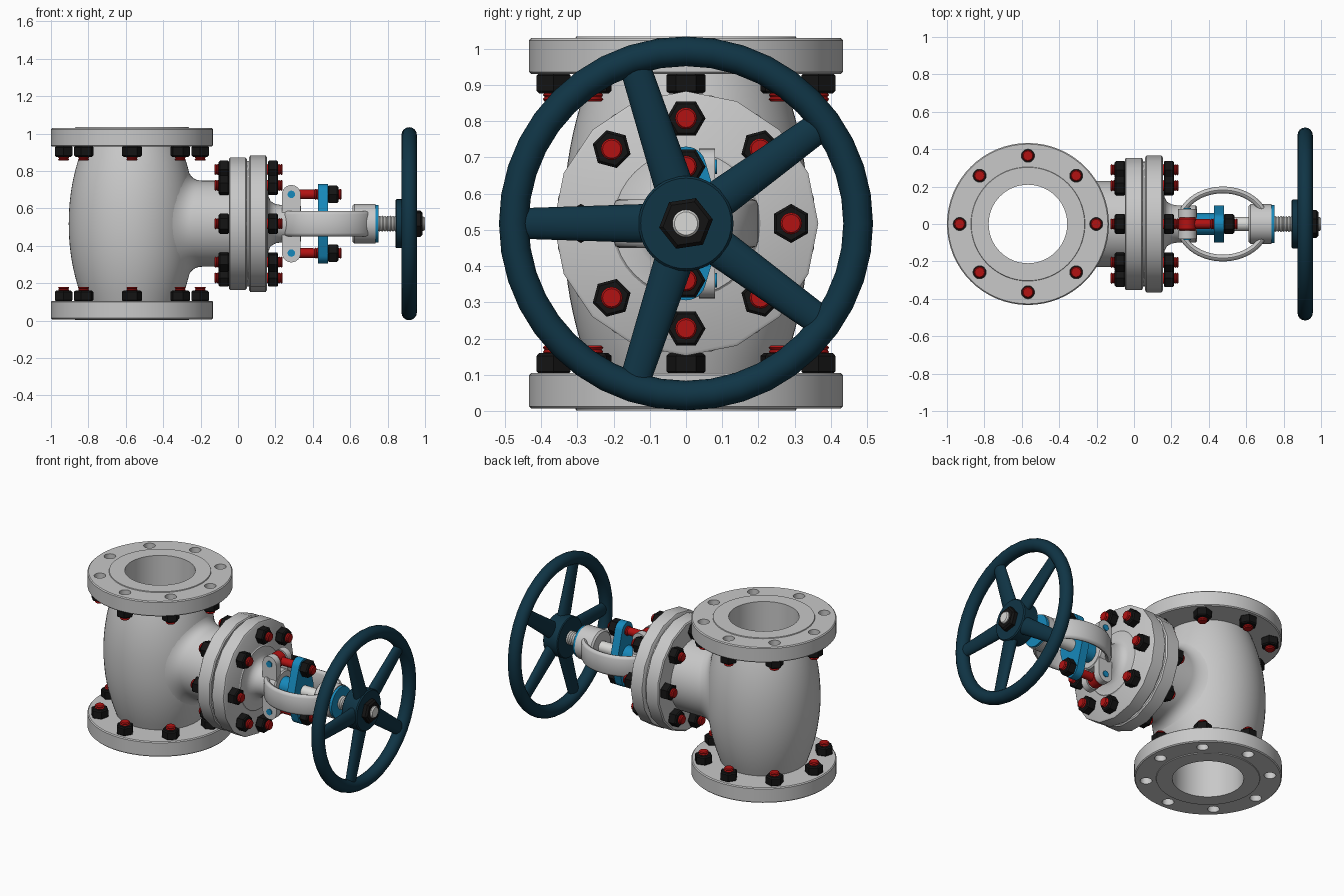
import bpy, bmesh, math
from math import pi, sin, cos, sqrt, radians
from mathutils import Matrix, Vector

if "Cube" in bpy.data.objects:
    bpy.data.objects.remove(bpy.data.objects["Cube"])

ZC, XB = 0.518, -0.567          # height of the stem axis, x of the pipe axis


def material(name, rgb):
    m = bpy.data.materials.new(name)
    m.diffuse_color = (*rgb, 1)
    m.use_nodes = True
    m.node_tree.nodes["Principled BSDF"].inputs["Base Color"].default_value = m.diffuse_color
    return m


GREY = material("cast_grey", (0.58, 0.58, 0.58))
SILVER = material("stem_silver", (0.70, 0.70, 0.68))
RED = material("stud_red", (0.45, 0.006, 0.006))
BLACK = material("nut_black", (0.007, 0.007, 0.007))
BLUE = material("gland_blue", (0.008, 0.25, 0.50))
TEAL = material("wheel_teal", (0.005, 0.035, 0.06))

T = Matrix.Translation
PIPE = T((XB, 0, 0))                                  # local z = world z
STEM = T((0, 0, ZC)) @ Matrix.Rotation(pi / 2, 4, 'Y')  # local z = world x


def finish(name, bm, mat, matrix=Matrix(), smooth=35):
    bm.transform(matrix)
    bmesh.ops.recalc_face_normals(bm, faces=bm.faces)
    me = bpy.data.meshes.new(name)
    bm.to_mesh(me)
    bm.free()
    me.materials.append(mat)
    if smooth:
        me.polygons.foreach_set("use_smooth", [True] * len(me.polygons))
        me.set_sharp_from_angle(angle=radians(smooth))
    ob = bpy.data.objects.new(name, me)
    bpy.context.collection.objects.link(ob)
    return ob


def skin(rings, loop=False, caps=True):
    """Join equal rings of points into a surface."""
    bm = bmesh.new()
    vs = [[bm.verts.new(p) for p in ring] for ring in rings]
    n = len(vs[0])
    for k in range(len(vs) if loop else len(vs) - 1):
        a, b = vs[k], vs[(k + 1) % len(vs)]
        for i in range(n):
            j = (i + 1) % n
            bm.faces.new((a[i], a[j], b[j], b[i]))
    if caps and not loop:
        bm.faces.new(vs[0])
        bm.faces.new(vs[-1])
    return bm


def lathe(name, prof, mat, matrix, n=48, loop=False, phase=0, smooth=35):
    """Revolve (radius, height) points about local z."""
    rings = [[(r * cos(phase + 2 * pi * i / n), r * sin(phase + 2 * pi * i / n), h)
              for i in range(n)] for r, h in prof]
    return finish(name, skin(rings, loop), mat, matrix, smooth)


def plate(name, outline, axis, lo, hi, mat):
    """Extrude a 2D outline along x or y."""
    place = (lambda u, v, d: (d, u, v)) if axis == 'x' else (lambda u, v, d: (u, d, v))
    return finish(name, skin([[place(u, v, d) for u, v in outline] for d in (lo, hi)]), mat)


def thread(r, lo, hi, pitch=0.012, depth=0.005):
    count = max(1, round((hi - lo) / pitch))
    step = (hi - lo) / count
    pts = [(r - depth, lo)]
    for k in range(count):
        pts += [(r, lo + step * (k + 0.5)), (r - depth, lo + step * (k + 1))]
    return pts


def instance(source, name, matrix):
    ob = source.copy()
    ob.name = name
    ob.matrix_world = matrix
    bpy.context.collection.objects.link(ob)


def bolt_ring(base, radius):
    return [base @ Matrix.Rotation(k * pi / 4, 4, 'Z') @ T((radius, 0, 0)) for k in range(8)]


# body barrel with straight bore
def barrel_r(z):
    return 0.338 - 0.075 * (abs(z - ZC) / 0.41) ** 2.1


lo, hi = 0.106, 0.93
zs = [lo + (hi - lo) * k / 20 for k in range(21)]
lathe("valve_body", [(barrel_r(z), z) for z in zs] + [(0.21, hi), (0.21, lo)],
      GREY, PIPE, 64, loop=True)

# pipe flanges with drilled bolt holes
cutter_bm = bmesh.new()
for m in bolt_ring(PIPE, 0.365):
    bmesh.ops.create_cone(cutter_bm, cap_ends=True, segments=20, radius1=0.035,
                          radius2=0.035, depth=3, matrix=m)
cutter = finish("hole_cutter", cutter_bm, GREY)
cutter.hide_render = True
flange = [(0.21, 0.93), (0.427, 0.93), (0.433, 0.936), (0.433, 1.023), (0.427, 1.029),
          (0.305, 1.029), (0.303, 1.034), (0.21, 1.034)]
for name, flip in (("top_flange", False), ("bottom_flange", True)):
    prof = [(r, 2 * ZC - h if flip else h) for r, h in flange]
    ob = lathe(name, prof, GREY, PIPE, 64, loop=True)
    mod = ob.modifiers.new("holes", 'BOOLEAN')
    mod.operation, mod.solver, mod.object = 'DIFFERENCE', 'EXACT', cutter
    bpy.context.view_layer.objects.active = ob
    bpy.ops.object.modifier_apply(modifier=mod.name)
    ob.data.set_sharp_from_angle(angle=radians(35))
bpy.data.objects.remove(cutter)


# side neck, filleted onto the curved barrel
def on_barrel(r, t):
    return XB + sqrt(barrel_r(ZC + r * sin(t)) ** 2 - (r * cos(t)) ** 2)


NR, F, N = 0.23, 0.06, 64
rings = []
for k in range(9):
    s, ring = k / 8, []
    for i in range(N):
        t = 2 * pi * i / N
        a = Vector((on_barrel(NR + F, t) - 0.002, NR + F))
        b = Vector((on_barrel(NR, t), NR))
        c = Vector((on_barrel(NR, t) + F, NR))
        p = a * (1 - s) ** 2 + b * 2 * s * (1 - s) + c * s * s
        ring.append((p.x, p.y * cos(t), ZC + p.y * sin(t)))
    rings.append(ring)
rings.append([(-0.04, NR * cos(2 * pi * i / N), ZC + NR * sin(2 * pi * i / N)) for i in range(N)])
finish("side_neck", skin(rings, caps=False), GREY, smooth=50)

# bonnet flanges, gasket and stuffing box
lathe("neck_flange", [(0.352, -0.049), (0.36, -0.043), (0.36, 0.041), (0.352, 0.047)],
      GREY, STEM, 16, phase=pi / 16)
lathe("gasket", [(0.335, 0.045), (0.335, 0.062)], GREY, STEM, 32)
lathe("bonnet_flange", [(0.356, 0.06), (0.365, 0.066), (0.365, 0.148), (0.356, 0.154)],
      GREY, STEM, 16)
lathe("stuffing_box", [(0.21, 0.15), (0.2, 0.159), (0.145, 0.163), (0.12, 0.175), (0.105, 0.20),
                       (0.1, 0.23), (0.1, 0.33), (0.092, 0.338)], GREY, STEM, 40)

# nut template; studs built to length
lathe("hex_nut", [(0.05, 0), (0.054, 0.004), (0.054, 0.047), (0.046, 0.054)], BLACK,
      Matrix(), 6, phase=pi / 6, smooth=0)
nut = bpy.data.objects["hex_nut"]
pipe_stud = lathe("pipe_stud", thread(0.03, -0.006, 0.075), RED, Matrix(), 16)
bonnet_stud = lathe("bonnet_stud", thread(0.03, -0.125, 0.238), RED, Matrix(), 16)
FLIP = Matrix.Rotation(pi, 4, 'X')
for m in bolt_ring(PIPE, 0.365):
    for side, mm in (("top", m @ T((0, 0, 0.93)) @ FLIP), ("bottom", m @ T((0, 0, 0.106)))):
        instance(nut, side + "_flange_nut", mm)
        instance(pipe_stud, side + "_flange_stud", mm)
for m in bolt_ring(STEM, 0.29):
    instance(bonnet_stud, "bonnet_stud", m)
    instance(nut, "bonnet_nut_outer", m @ T((0, 0, 0.155)) @ T((0, 0, 0.006)))
    instance(nut, "bonnet_nut_inner", m @ T((0, 0, -0.049)) @ FLIP)

# yoke: oval loop with a rounded flat section
section = [(-0.018, -0.05), (-0.012, -0.063), (0, -0.068), (0.012, -0.063), (0.018, -0.05),
           (0.018, 0.05), (0.012, 0.063), (0, 0.068), (-0.012, 0.063), (-0.018, 0.05)]
rings = []
for i in range(64):
    t = 2 * pi * i / 64
    rings.append([(0.475 + (0.232 + d) * cos(t), (0.182 + d) * sin(t), ZC + w)
                  for d, w in section])
finish("yoke", skin(rings, loop=True), GREY, smooth=45)
lathe("yoke_hub", [(0.095, 0.612), (0.106, 0.622), (0.106, 0.736)], GREY, STEM, 40)
lathe("yoke_ring", [(0.101, 0.734), (0.101, 0.752)], BLUE, STEM, 40)

# gland: hinged eye bolts in forked lugs, pressing an oval plate
D = 0.157
lug = lambda s: [(0.235, ZC), (0.335, ZC)] + [
    (0.285 + 0.05 * cos(pi * k / 12), ZC + s * (D + 0.05 * sin(pi * k / 12))) for k in range(13)]
for s, side in ((1, "upper"), (-1, "lower")):
    for lo, hi in ((0.036, 0.08), (-0.08, -0.036)):
        plate(side + "_lug", lug(s), 'y', lo, hi, GREY)
    across = T((0.285, 0, ZC + s * D)) @ Matrix.Rotation(pi / 2, 4, 'X')
    lathe(side + "_pin", [(0.02, -0.086), (0.02, 0.086)], BLUE, across, 16)
    lathe(side + "_bolt_eye", [(0.042, -0.034), (0.047, -0.028), (0.047, 0.028), (0.042, 0.034)],
          RED, across, 24)
    along = T((0, 0, s * D)) @ STEM
    lathe(side + "_eye_bolt", [(0.026, 0.29), (0.026, 0.4)] + thread(0.03, 0.41, 0.553),
          RED, along, 16)
    instance(nut, side + "_gland_nut", along @ T((0, 0, 0.482)))
a = math.acos(0.045 / D)
oval = []
for s in (1, -1):
    base = 0 if s == 1 else pi
    oval += [(0.055 * sin(base + u), ZC + s * D + 0.055 * cos(base + u))
             for u in [-a + 2 * a * k / 12 for k in range(13)]]
    oval += [(0.1 * sin(base + u), ZC + 0.1 * cos(base + u))
             for u in [a + (pi - 2 * a) * k / 5 for k in range(6)]]
plate("gland_plate", oval, 'x', 0.427, 0.48, BLUE)
lathe("gland_sleeve", [(0.058, 0.33), (0.058, 0.43)], BLUE, STEM, 32)

# stem with threaded part
lathe("stem", [(0.038, 0.3), (0.038, 0.74)] + thread(0.043, 0.75, 0.85, 0.014, 0.006)
      + [(0.038, 0.86), (0.038, 0.992), (0.032, 1.0)], SILVER, STEM, 24)

# handwheel
lathe("wheel_rim", [(0.475 + 0.041 * cos(2 * pi * k / 16), 0.915 + 0.041 * sin(2 * pi * k / 16))
                    for k in range(16)], TEAL, STEM, 40, loop=True, smooth=60)
lathe("wheel_hub", [(0.126, 0.843), (0.131, 0.848), (0.131, 0.945), (0.125, 0.952)],
      TEAL, STEM, 40)
for k in range(5):
    turn = Matrix.Rotation(pi + k * 2 * pi / 5 - pi / 2, 4, 'X')
    m = T((0.915, 0, ZC)) @ turn @ Matrix.Scale(0.6, 4, (1, 0, 0))
    lathe("wheel_spoke", [(0.053, 0.08), (0.053, 0.13), (0.042, 0.46)], TEAL, m, 20)
lathe("wheel_nut", [(0.075, 0.95), (0.075, 0.975), (0.064, 0.986)], BLACK, STEM, 6,
      phase=pi / 2 + 0.15, smooth=0)

# templates are only sources for the copies
for ob in (nut, pipe_stud, bonnet_stud):
    bpy.data.objects.remove(ob)
